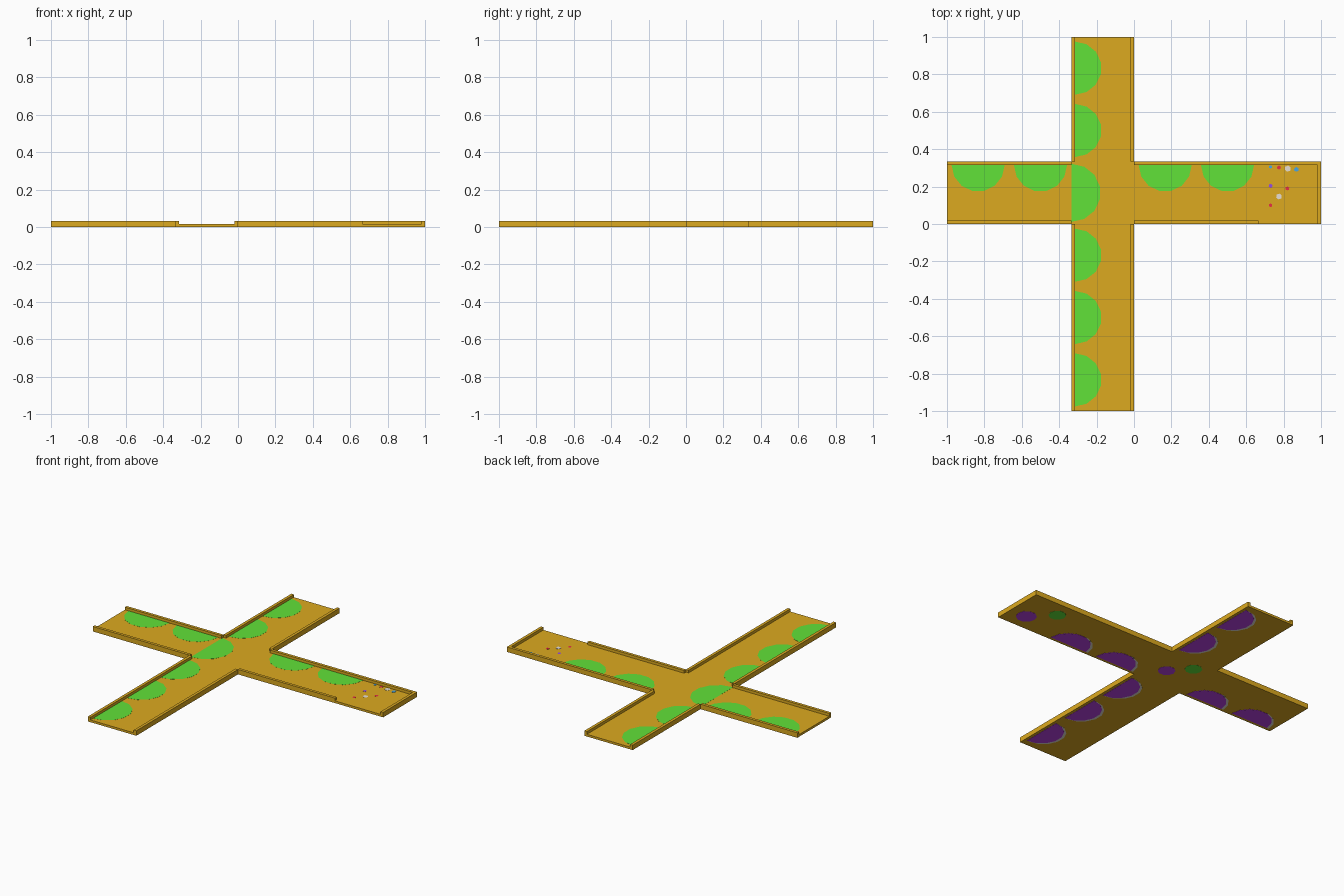
import bpy, bmesh, math
from mathutils import Vector

if "Cube" in bpy.data.objects:
    bpy.data.objects.remove(bpy.data.objects["Cube"])

T = 1 / 3          # tile size
FLOOR, TOP, W = 0.015, 0.032, 0.018
BASE = 0.0012      # underside of the floor


def mat(name, rgb):
    m = bpy.data.materials.new(name)
    m.diffuse_color = (*rgb, 1)
    m.use_nodes = True
    m.node_tree.nodes["Principled BSDF"].inputs["Base Color"].default_value = m.diffuse_color
    return m


GOLD = mat("golden_ochre", (0.72, 0.40, 0.014))
GREEN = mat("grass_green", (0.12, 0.76, 0.040))
PURPLE = mat("purple", (0.50, 0.055, 0.80))
PALE = mat("pale_stone", (0.80, 0.74, 0.66))
RED = mat("red", (0.80, 0.03, 0.06))
BLUE = mat("blue", (0.06, 0.38, 0.80))
VIOLET = mat("violet", (0.30, 0.07, 0.80))


def prism(name, outline, z0, z1, material):
    """Extrude a flat outline from z0 to z1."""
    bm = bmesh.new()
    face = bm.faces.new([bm.verts.new((x, y, z0)) for x, y in outline])
    ext = bmesh.ops.extrude_face_region(bm, geom=[face])
    for v in ext["geom"]:
        if isinstance(v, bmesh.types.BMVert):
            v.co.z = z1
    bmesh.ops.recalc_face_normals(bm, faces=bm.faces)
    me = bpy.data.meshes.new(name)
    bm.to_mesh(me)
    bm.free()
    me.materials.append(material)
    ob = bpy.data.objects.new(name, me)
    bpy.context.collection.objects.link(ob)
    return ob


def box(name, x0, x1, y0, y1, z0, z1, material):
    return prism(name, [(x0, y0), (x1, y0), (x1, y1), (x0, y1)], z0, z1, material)


def arc(cx, cy, r, start, sweep, n):
    return [(cx + r * math.cos(start + sweep * i / n),
             cy + r * math.sin(start + sweep * i / n)) for i in range(n + 1)]


# Cross-shaped floor slab
prism("path_floor", [(-T, -1), (0, -1), (0, 0), (1, 0), (1, T), (0, T),
                     (0, 1), (-T, 1), (-T, T), (-1, T), (-1, 0), (-T, 0)],
      BASE, FLOOR, GOLD)

# Curb walls of the lengthwise arms
for y0, y1 in ((-1, 0), (T, 1)):
    box("curb_left", -T, -T + W, y0, y1, BASE, TOP, GOLD)
    box("curb_right", -W, 0, y0, y1, BASE, TOP, GOLD)

# Curb walls of the crosswise arms, with an open gap at the end tile
box("curb_back_left", -1, -T, T - W, T, BASE, TOP, GOLD)
box("curb_front_left", -1, -T, 0, W, BASE, TOP, GOLD)
box("curb_back_right", 0, 1, T - W, T, BASE, TOP, GOLD)
box("curb_front_right", 0, 2 * T, 0, W, BASE, TOP, GOLD)
box("curb_end", 1 - W, 1, 0, T - W, BASE, TOP, GOLD)


def patches(cx, cy, a_top):
    """Green half disc on top, purple half disc below on the opposite side."""
    d = Vector((math.cos(a_top), math.sin(a_top)))
    e = T / 2 - W
    p, q = Vector((cx, cy)) - d * e, Vector((cx, cy)) + d * e
    prism("grass_patch", arc(*p, 0.142, a_top - math.pi / 2, math.pi, 7),
          FLOOR - 0.001, FLOOR + 0.0005, GREEN)
    low = arc(*q, 0.128, a_top + math.pi / 2, math.pi, 7)
    prism("underside_patch", low, 0, BASE + 0.001, PURPLE)
    prism("underside_patch_rim", [(x - 0.016, y) for x, y in low],
          0.0006, BASE + 0.001, PALE)


# Half-disc patches on each tile
for i in (-5, -3, -1, 3, 5):
    patches(-T / 2, i * T / 2, 0)
for i in (-5, -3, 1, 3):
    patches(i * T / 2, T / 2, -math.pi / 2)

# Centre tile patch
prism("grass_patch_centre", arc(-T, T / 2, 0.155, -math.pi / 2, math.pi, 7),
      FLOOR - 0.001, FLOOR + 0.0005, GREEN)

# Small round spots below the centre and end tiles
for x, y, r, m in ((-0.115, 0.15, 0.05, PURPLE), (-0.22, 0.26, 0.05, GREEN),
                   (0.885, 0.11, 0.06, PURPLE), (0.76, 0.233, 0.05, GREEN)):
    prism("underside_spot", arc(x, y, r, 0, math.tau, 10)[:-1],
          0, BASE + 0.001, m)

# Scattered pebbles on the end tile
for x, y, r, m in ((0.73, 0.305, 0.009, BLUE), (0.775, 0.302, 0.011, RED),
                   (0.822, 0.296, 0.017, PALE), (0.868, 0.292, 0.013, BLUE),
                   (0.73, 0.204, 0.011, VIOLET), (0.82, 0.19, 0.011, RED),
                   (0.775, 0.147, 0.016, PALE), (0.73, 0.10, 0.010, RED)):
    prism("pebble", arc(x, y, r, 0.4, math.tau, 6)[:-1],
          FLOOR - 0.001, FLOOR + 0.0008, m)
